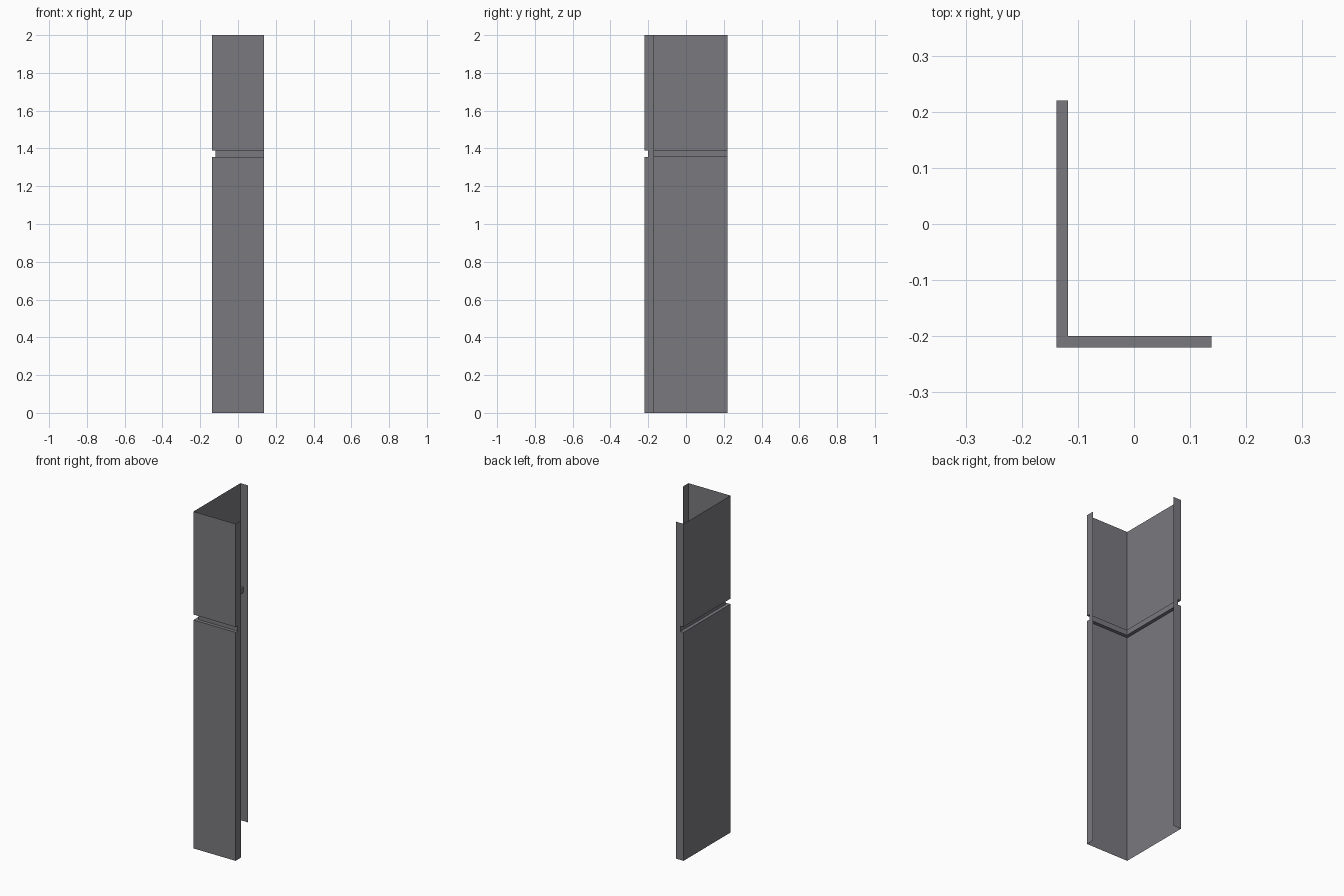
import bpy

if "Cube" in bpy.data.objects:
    bpy.data.objects.remove(bpy.data.objects["Cube"])

W, D = 0.138, 0.22        # half width and half depth
LIP, CUT = 0.05, 0.02     # return flange width and groove depth
Z0, Z1, TOP = 1.356, 1.388, 2.0

mat = bpy.data.materials.new("slate_grey")
mat.diffuse_color = (0.195, 0.19, 0.21, 1)
mat.use_nodes = True
mat.node_tree.nodes["Principled BSDF"].inputs["Base Color"].default_value = mat.diffuse_color

# plan outline of the folded sheet: lip, front wall, side wall, lip
outer = [(W, -D + LIP), (W, -D), (-W, -D), (-W, D), (-W + LIP, D)]
# same outline pushed in at the groove
inner = [(W, -D + LIP), (W, -D + CUT), (-W + CUT, -D + CUT), (-W + CUT, D), (-W + LIP, D)]

# stack of outlines from bottom to top: lower panel, ledge, groove, ledge, upper panel
stack = [(outer, 0), (outer, Z0), (inner, Z0), (inner, Z1), (outer, Z1), (outer, TOP)]
n = len(outer)
verts = [(x, y, z) for path, z in stack for x, y in path]
faces = []
for k in range(len(stack) - 1):
    flat = stack[k][1] == stack[k + 1][1]
    for i in range(n - 1):
        if flat and i in (0, n - 2):
            continue      # lips have no ledge
        a = k * n + i
        faces.append((a + 1, a, a + n, a + n + 1))

mesh = bpy.data.meshes.new("corner_panel")
mesh.from_pydata(verts, [], faces)
mesh.update()
mesh.materials.append(mat)
panel = bpy.data.objects.new("corner_panel", mesh)
bpy.context.collection.objects.link(panel)
